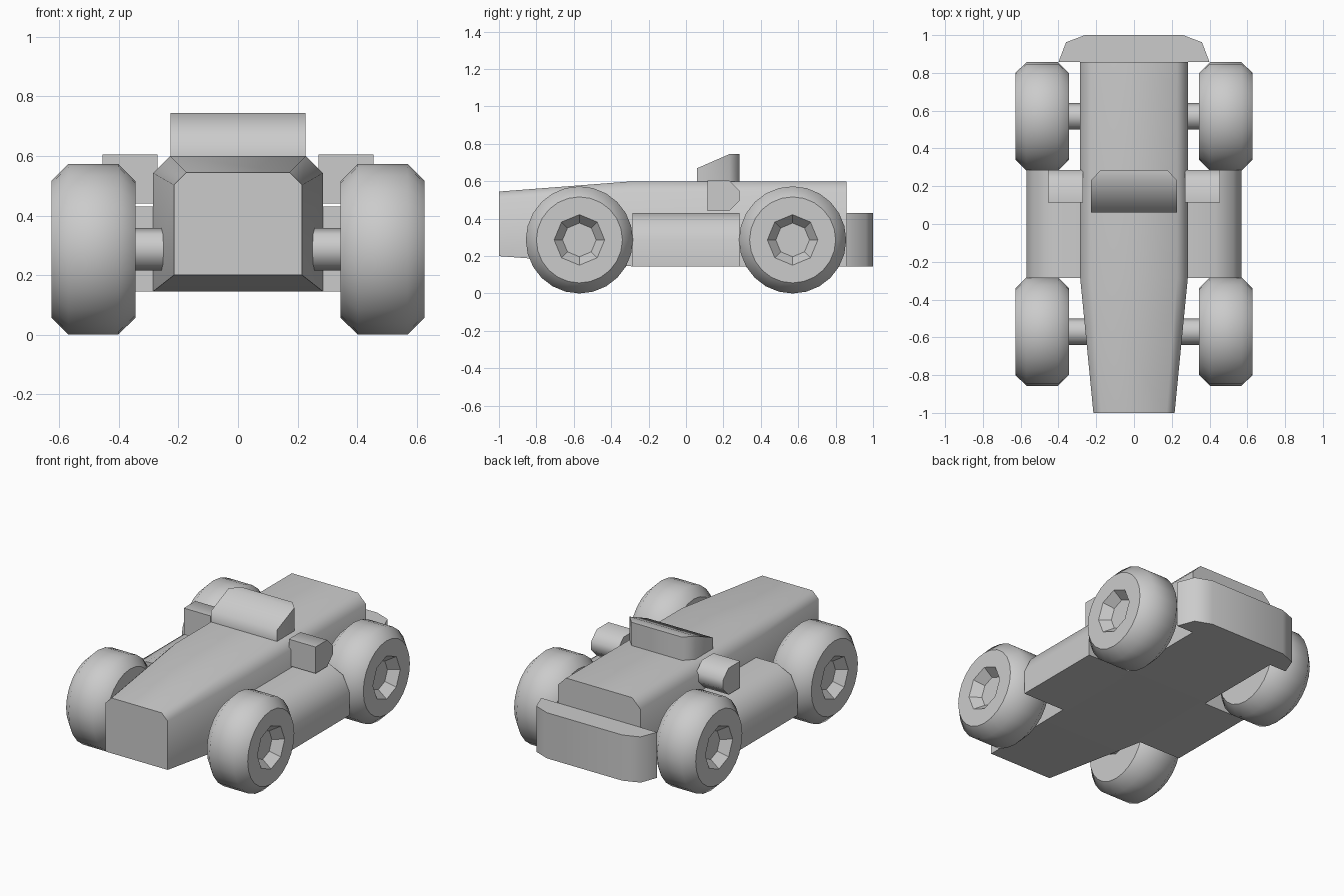
import bpy, bmesh
from math import sin, cos, pi, radians

if "Cube" in bpy.data.objects:
    bpy.data.objects.remove(bpy.data.objects["Cube"])


def finish(name, bm, mirror=False, angle=None):
    bmesh.ops.recalc_face_normals(bm, faces=bm.faces)
    mesh = bpy.data.meshes.new(name)
    bm.to_mesh(mesh)
    bm.free()
    ob = bpy.data.objects.new(name, mesh)
    bpy.context.collection.objects.link(ob)
    if angle:
        bpy.ops.object.select_all(action='DESELECT')
        ob.select_set(True)
        bpy.context.view_layer.objects.active = ob
        bpy.ops.object.shade_smooth_by_angle(angle=radians(angle))
    if mirror:
        ob.modifiers.new("Mirror", 'MIRROR').use_mirror_merge = False
    return ob


def loft(name, sections, mirror=False, angle=50):
    """Skin equal-length closed sections and cap both ends."""
    bm = bmesh.new()
    rings = [[bm.verts.new(p) for p in s] for s in sections]
    n = len(rings[0])
    for a, b in zip(rings, rings[1:]):
        for i in range(n):
            j = (i + 1) % n
            bm.faces.new((a[i], a[j], b[j], b[i]))
    bm.faces.new(rings[0])
    bm.faces.new(rings[-1])
    return finish(name, bm, mirror, angle)


def body_section(y, w, bottom, top, cut):
    return [(-w, y, bottom), (w, y, bottom), (w, y, top - cut),
            (w - cut, y, top), (cut - w, y, top), (-w, y, top - cut)]


# Main body with tapered nose
loft("body", [body_section(-1, 0.215, 0.20, 0.545, 0.042),
              body_section(-0.285, 0.285, 0.145, 0.60, 0.057),
              body_section(0.857, 0.285, 0.145, 0.60, 0.057)])

# Rounded side pods
pod = [(0.26, 0.145), (0.57, 0.145), (0.57, 0.29), (0.525, 0.385),
       (0.43, 0.43), (0.26, 0.43)]
loft("side_pod", [[(x, y, z) for x, z in pod] for y in (-0.285, 0.285)], mirror=True)

# Rear bumper
half = [(0.40, 0.857), (0.36, 0.962), (0.26, 1.0)]
plan = half + [(-x, y) for x, y in reversed(half)]
loft("rear_bumper", [[(x, y, z) for x, y in plan] for z in (0.145, 0.43)])

# Air intakes beside the cockpit
intake = [(0.115, 0.44), (0.23, 0.44), (0.285, 0.495), (0.285, 0.55),
          (0.23, 0.605), (0.115, 0.605)]
loft("side_intake", [[(x, y, z) for y, z in intake] for x in (0.27, 0.455)], mirror=True)

# Sloped cockpit canopy with clipped rear corners
bm = bmesh.new()
for s in (-1, 1):
    for x, y, top in ((0.227, 0.06, 0.67), (0.227, 0.232, 0.745), (0.175, 0.287, 0.745)):
        for z in (0.59, top):
            bm.verts.new((s * x, y, z))
bmesh.ops.convex_hull(bm, input=bm.verts)
bmesh.ops.dissolve_limit(bm, angle_limit=0.01, verts=bm.verts, edges=bm.edges)
finish("canopy", bm, angle=75)


def wheel(name, y):
    bm = bmesh.new()
    c = 0.2865

    def ring(x, r, n):
        return [bm.verts.new((x, y + r * cos(2 * pi * i / n), c + r * sin(2 * pi * i / n)))
                for i in range(n)]

    def bridge(a, b, smooth):
        n, k = len(b), len(a) // len(b)
        for i in range(n):
            arc = [a[(i * k + j) % len(a)] for j in range(k + 1)]
            bm.faces.new(arc + [b[(i + 1) % n], b[i]]).smooth = smooth

    # Chamfered tyre
    tyre = [ring(x, r, 24) for x, r in ((0.345, 0.23), (0.402, 0.2865),
                                        (0.57, 0.2865), (0.627, 0.23))]
    for a, b in zip(tyre, tyre[1:]):
        bridge(a, b, True)
    bm.faces.new(tyre[0])
    # Eight-sided recessed hub
    rim, floor = ring(0.627, 0.135, 8), ring(0.57, 0.09, 8)
    bridge(tyre[-1], rim, False)
    bridge(rim, floor, False)
    bm.faces.new(floor)
    finish(name, bm, mirror=True)


# Wheels and axles
for label, y in (("front", -0.57), ("rear", 0.57)):
    wheel(label + "_wheel", y)
    loft(label + "_axle", [[(x, y + 0.071 * cos(i * pi / 4), 0.2865 + 0.071 * sin(i * pi / 4))
                            for i in range(8)] for x in (0.24, 0.36)], mirror=True)
